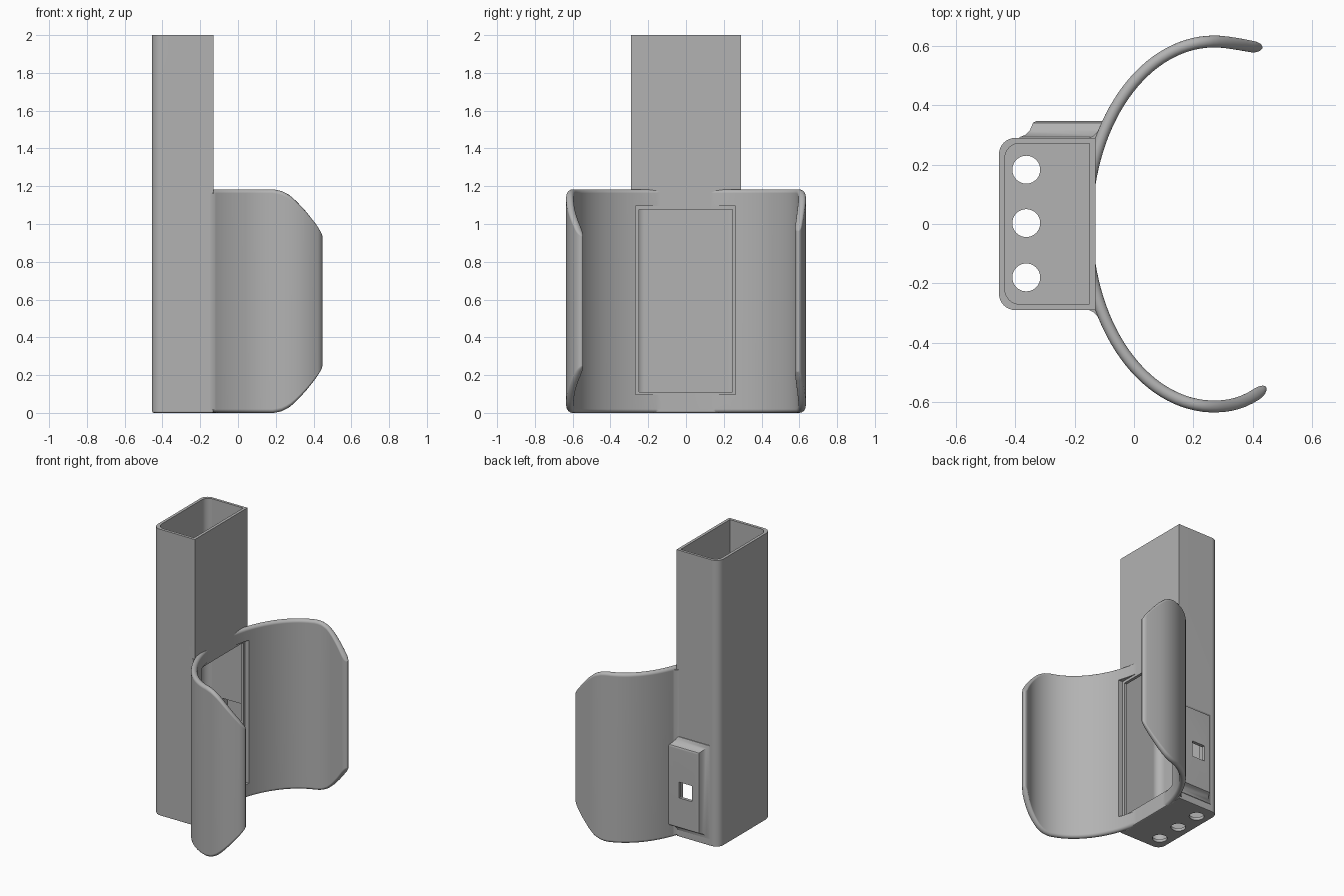
import bpy, bmesh
from math import sin, cos, pi, radians, sqrt
from mathutils import Vector

cube = bpy.data.objects.get("Cube")
if cube:
    bpy.data.objects.remove(cube, do_unlink=True)

grey = bpy.data.materials.new("plain_grey")
grey.use_nodes = True
COLOUR = (0.45, 0.45, 0.45, 1)
grey.diffuse_color = COLOUR
grey.node_tree.nodes["Principled BSDF"].inputs["Base Color"].default_value = COLOUR


def loft(name, loops):
    """Skin equal-length point loops and cap both ends."""
    bm = bmesh.new()
    rings = [[bm.verts.new(p) for p in loop] for loop in loops]
    n = len(rings[0])
    for a, b in zip(rings, rings[1:]):
        for i in range(n):
            j = (i + 1) % n
            bm.faces.new((a[i], a[j], b[j], b[i]))
    bm.faces.new(rings[0][::-1])
    bm.faces.new(rings[-1])
    bmesh.ops.recalc_face_normals(bm, faces=bm.faces)
    mesh = bpy.data.meshes.new(name)
    bm.to_mesh(mesh)
    bm.free()
    mesh.materials.append(grey)
    ob = bpy.data.objects.new(name, mesh)
    bpy.context.collection.objects.link(ob)
    return ob


def prism(name, outline, z0, z1):
    return loft(name, [[(x, y, z) for x, y in outline] for z in (z0, z1)])


def block(name, x0, x1, y0, y1, z0, z1):
    return prism(name, [(x0, y0), (x1, y0), (x1, y1), (x0, y1)], z0, z1)


def combine(target, tool, operation):
    mod = target.modifiers.new("combine", "BOOLEAN")
    mod.operation, mod.solver, mod.object = operation, "EXACT", tool
    bpy.context.view_layer.objects.active = target
    bpy.ops.object.modifier_apply(modifier=mod.name)
    bpy.data.objects.remove(tool, do_unlink=True)


def tube_outline(x0, x1, y0, y1, r, steps=8):
    """Rectangle with the two -x corners rounded."""
    pts = [(x1, y0), (x1, y1)]
    for cy, start in ((y1 - r, pi / 2), (y0 + r, pi)):
        for k in range(steps + 1):
            a = start + k / steps * pi / 2
            pts.append((x0 + r + r * cos(a), cy + r * sin(a)))
    return pts


# Upright rectangular tube, bottom edge eased
def tube_loop(inset, z):
    o = tube_outline(-0.455 + inset, -0.13 - inset, -0.29 + inset, 0.29 - inset, 0.055 - inset)
    return [(x, y, z) for x, y in o]


holder = loft("holder_body", [tube_loop(0.01, 0), tube_loop(0.003, 0.003),
                              tube_loop(0, 0.01), tube_loop(0, 2)])

# Elliptical clip arms with rounded rims and tapering tips
SLOPE = [(0.19, 1.183), (0.23, 1.175), (0.27, 1.155), (0.31, 1.12),
         (0.36, 1.065), (0.41, 1.0), (0.44, 0.95), (0.45, 0.92)]


def rim_height(x):
    if x <= SLOPE[0][0]:
        return SLOPE[0][1]
    for (xa, za), (xb, zb) in zip(SLOPE, SLOPE[1:]):
        if x <= xb:
            return za + (zb - za) * (x - xa) / (xb - xa)
    return SLOPE[-1][1]


def clip_section(s):
    t = s * radians(114 if s < 0 else 112)
    u = max(0, (abs(s) - 0.96) / 0.04)
    half = 0.02 * max(0.12, sqrt(max(0, 1 - u * u)))
    curl = max(0, abs(s) - 0.85) / 0.15
    bend = 0.02 if s > 0 else 0.012
    centre = Vector((0.27 - 0.43 * cos(t), 0.615 * sin(t) + bend * curl ** 2, 0))
    normal = Vector((-0.615 * cos(t), 0.43 * sin(t), 0)).normalized()
    top = rim_height(centre.x)
    bottom = 1.183 - top
    pts = []
    for z, start in ((top - half, 0), (bottom + half, pi)):
        for k in range(9):
            a = start + k * pi / 8
            pts.append(centre + normal * half * cos(a) + Vector((0, 0, z + half * sin(a))))
    return pts


tip = [0.96 + 0.04 * sin(k * pi / 12) for k in range(7)]
body = [-0.96 + 1.92 * k / 72 for k in range(73)]
stations = [-v for v in tip[:0:-1]] + body + tip[1:]
combine(holder, loft("clip_arms", [clip_section(s) for s in stations]), "UNION")

# Small webs where the arms leave the tube
for side in (-1, 1):
    web = [(-0.155, 0.28), (-0.15, 0.291), (-0.135, 0.298), (-0.12, 0.315), (-0.108, 0.32), (-0.108, 0.28)]
    combine(holder, prism("web", [(x, side * y) for x, y in web], 0.015, 1.165), "UNION")

# Raised housing with flared foot on the +y face
FLARE = [(0.28, -0.045), (0.293, -0.04), (0.3, -0.022), (0.315, -0.006),
         (0.33, 0), (0.341, 0.005), (0.347, 0.016)]
housing = [[(-0.345 + i, y, 0.09 + i), (-0.105, y, 0.09 + i),
            (-0.105, y, 0.66 - i), (-0.345 + i, y, 0.66 - i)] for y, i in FLARE]
combine(holder, loft("side_housing", housing), "UNION")

# Hollow interior, pocket behind the housing and its square opening
combine(holder, prism("cavity", tube_outline(-0.435, -0.15, -0.27, 0.272, 0.05), 0.02, 2.1), "DIFFERENCE")
combine(holder, block("pocket", -0.31, -0.152, 0.2, 0.325, 0.11, 0.63), "DIFFERENCE")
combine(holder, block("square_hole", -0.29, -0.19, 0.25, 0.4, 0.305, 0.415), "DIFFERENCE")

# Window into the clip, with a shallow step cut from the arms
combine(holder, block("window_step", -0.1295, 0, -0.267, 0.263, 0.097, 1.095), "DIFFERENCE")
combine(holder, block("window", -0.2, 0, -0.249, 0.245, 0.11, 1.077), "DIFFERENCE")

# Three drain holes in the floor
for y in (-0.18, 0.003, 0.183):
    ring = [(-0.363 + 0.047 * cos(k * pi / 20), y + 0.047 * sin(k * pi / 20)) for k in range(40)]
    combine(holder, prism("drain_hole", ring, -0.1, 0.1), "DIFFERENCE")

# Smooth curved surfaces, keep the flat panels flat
bpy.ops.object.select_all(action="DESELECT")
holder.select_set(True)
bpy.context.view_layer.objects.active = holder
bpy.ops.object.shade_smooth_by_angle(angle=radians(32))
weighted = holder.modifiers.new("even_normals", "WEIGHTED_NORMAL")
weighted.keep_sharp = True
